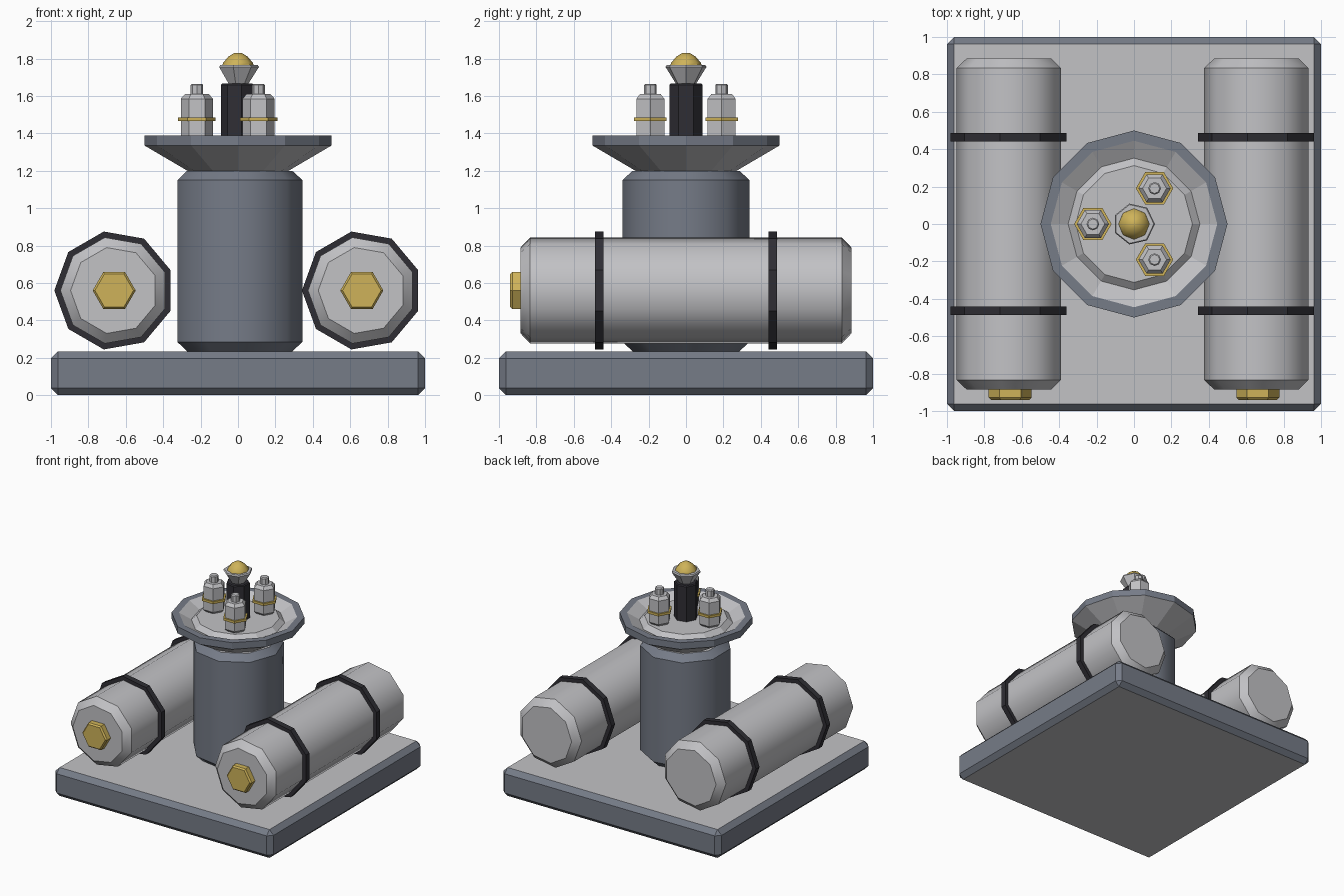
import bpy, bmesh, math

if "Cube" in bpy.data.objects:
    bpy.data.objects.remove(bpy.data.objects["Cube"])


def material(name, rgb):
    m = bpy.data.materials.new(name)
    m.diffuse_color = (*rgb, 1.0)
    m.use_nodes = True
    m.node_tree.nodes["Principled BSDF"].inputs["Base Color"].default_value = m.diffuse_color
    return m


LIGHT = material("light_grey", (0.54, 0.54, 0.56))
STEEL = material("blue_grey", (0.18, 0.20, 0.245))
BLACK = material("charcoal", (0.028, 0.027, 0.034))
GOLD = material("gold", (0.62, 0.45, 0.10))


def finish(bm, name, mats, loc=(0, 0, 0), smooth=None):
    bmesh.ops.recalc_face_normals(bm, faces=bm.faces)
    me = bpy.data.meshes.new(name)
    bm.to_mesh(me)
    bm.free()
    ob = bpy.data.objects.new(name, me)
    ob.location = loc
    for m in mats:
        me.materials.append(m)
    bpy.context.collection.objects.link(ob)
    if smooth:
        bpy.ops.object.select_all(action='DESELECT')
        ob.select_set(True)
        bpy.context.view_layer.objects.active = ob
        bpy.ops.object.shade_smooth_by_angle(angle=math.radians(smooth))
    return ob


def lathe(name, profile, sides, mats, loc=(0, 0, 0), phase=0, axis='Z',
          smooth=None, second=(), caps=0):
    """Spin a (radius, height) profile; bands listed in second use material 1."""
    bm = bmesh.new()
    rings = []
    for r, h in profile:
        ring = []
        for k in range(sides):
            a = math.radians(phase) + 2 * math.pi * k / sides
            c, s = r * math.cos(a), r * math.sin(a)
            ring.append(bm.verts.new((c, s, h) if axis == 'Z' else (c, h, s)))
        rings.append(ring)
    for i in range(len(rings) - 1):
        for k in range(sides):
            j = (k + 1) % sides
            f = bm.faces.new((rings[i][k], rings[i][j], rings[i + 1][j], rings[i + 1][k]))
            f.material_index = 1 if i in second else 0
    for ring in (rings[0], rings[-1]):
        bm.faces.new(ring).material_index = caps
    return finish(bm, name, mats, loc, smooth)


def chamfered(r, z0, z1, inset, rise):
    return [(r - inset, z0), (r, z0 + rise), (r, z1 - rise), (r - inset, z1)]


# base slab: light top and underside, steel edges
bm = bmesh.new()
bmesh.ops.create_cube(bm, size=1)
bmesh.ops.scale(bm, vec=(2, 2, 0.235), verts=bm.verts)
bmesh.ops.translate(bm, vec=(0, 0, 0.1175), verts=bm.verts)
bmesh.ops.bevel(bm, geom=bm.edges[:], offset=0.038, segments=1, affect='EDGES')
bm.normal_update()
for f in bm.faces:
    f.material_index = 0 if abs(f.normal.z) > 0.9 else 1
finish(bm, "base", [LIGHT, STEEL])

# central column
lathe("column", chamfered(0.345, 0.235, 1.2, 0.055, 0.05), 9, [STEEL, LIGHT],
      smooth=42, caps=1)

# dish with steel lip, and the raised plate inside it
lathe("dish", [(0.27, 1.2), (0.5, 1.335), (0.5, 1.39), (0.445, 1.39), (0.33, 1.325)],
      12, [LIGHT, STEEL], second=(1, 2))
lathe("dish_plate", [(0.355, 1.30), (0.355, 1.335), (0.312, 1.372)], 12, [LIGHT])

# lying tanks with straps and hexagonal valves
for side, x in (("left", -0.662), ("right", 0.662)):
    loc = (x, 0, 0.56)
    lathe(side + "_tank", chamfered(0.288, -0.885, 0.885, 0.055, 0.052), 9, [LIGHT],
          loc, 180, 'Y', smooth=42)
    for end, y in (("front", -0.463), ("back", 0.463)):
        lathe(f"{side}_{end}_strap", [(0.32, y - 0.023), (0.32, y + 0.023)], 9,
              [BLACK], loc, 180, 'Y')
    lathe(side + "_valve", [(0.103, -0.94), (0.115, -0.928), (0.115, -0.88)], 6,
          [GOLD], loc, 0, 'Y')

# small jars around the post, each with a gold band and a cap
for i, deg in enumerate((60, 180, 300), 1):
    a = math.radians(deg)
    loc = (0.22 * math.cos(a), 0.22 * math.sin(a), 0)
    lathe(f"jar_{i}", chamfered(0.086, 1.365, 1.61, 0.022, 0.025), 6, [LIGHT], loc)
    lathe(f"jar_band_{i}", [(0.1, 1.465), (0.1, 1.485)], 6, [GOLD], loc)
    lathe(f"jar_cap_{i}", [(0.034, 1.60), (0.034, 1.658), (0.027, 1.665)], 8, [LIGHT], loc)

# centre post, flared cup and gold knob
lathe("post", [(0.09, 1.365), (0.09, 1.66), (0.083, 1.668)], 7, [BLACK], phase=180)
lathe("cup", [(0.055, 1.665), (0.112, 1.755), (0.106, 1.765)], 7, [LIGHT])
lathe("knob", [(0.085, 1.755), (0.08, 1.777), (0.052, 1.81), (0.02, 1.83)], 8, [GOLD],
      smooth=40)
